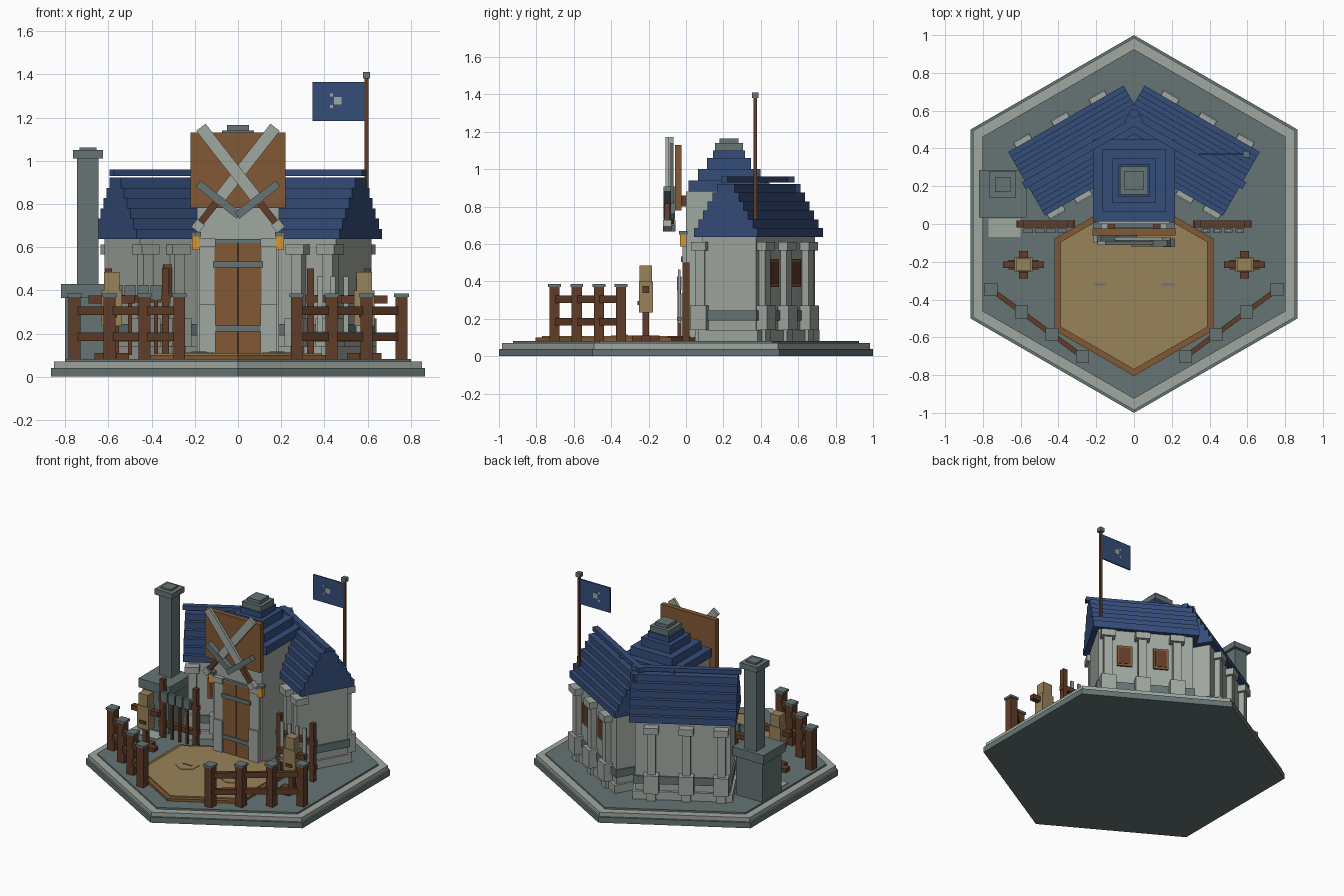
import bpy, bmesh, math
from mathutils import Matrix, Vector, Euler

old = bpy.data.objects.get("Cube")
if old:
    bpy.data.objects.remove(old, do_unlink=True)


def material(name, rgb):
    lin = [((c / 255 + 0.055) / 1.055) ** 2.4 for c in rgb] + [1]
    m = bpy.data.materials.new(name)
    m.use_nodes = True
    m.diffuse_color = lin
    m.node_tree.nodes["Principled BSDF"].inputs["Base Color"].default_value = lin
    return m


SLATE = material("slate", (102, 117, 117))
STONE = material("pale stone", (160, 167, 160))
BLUE = material("blue tile", (53, 77, 122))
OAK = material("oak", (130, 88, 53))
DARK = material("dark wood", (96, 60, 39))
STRAW = material("straw", (152, 131, 90))
GLOW = material("lantern amber", (215, 150, 55))


def finish(name, bm, mat):
    mesh = bpy.data.meshes.new(name)
    bm.to_mesh(mesh)
    bm.free()
    mesh.materials.append(mat)
    ob = bpy.data.objects.new(name, mesh)
    bpy.context.collection.objects.link(ob)
    return ob


def boxes(name, mat, items):
    """Each item is (centre, size) or (centre, size, rotation)."""
    bm = bmesh.new()
    for centre, size, *rot in items:
        turn = Euler(rot[0] if rot else (0, 0, 0)).to_matrix().to_4x4()
        bmesh.ops.create_cube(bm, size=1, matrix=Matrix.Translation(centre) @ turn @ Matrix.Diagonal((*size, 1)))
    return finish(name, bm, mat)


def span(x0, x1, y0, y1, z0, z1):
    return ((x0 + x1) / 2, (y0 + y1) / 2, (z0 + z1) / 2), (x1 - x0, y1 - y0, z1 - z0)


def hexagon(name, mat, r, z0, z1, x=0, y=0):
    bm = bmesh.new()
    bmesh.ops.create_cone(bm, cap_ends=True, segments=6, radius1=r, radius2=r, depth=z1 - z0,
                          matrix=Matrix.Translation((x, y, (z0 + z1) / 2)))
    return finish(name, bm, mat)


# Stepped base and training yard
hexagon("base_foot", SLATE, 1.0, 0, 0.04)
hexagon("base_rim", STONE, 0.985, 0.04, 0.07)
hexagon("base_floor", SLATE, 0.925, 0.07, 0.082)
hexagon("yard_border", OAK, 0.485, 0.082, 0.1, y=-0.32)
hexagon("yard_sand", STRAW, 0.45, 0.1, 0.108, y=-0.32)
for x in (-0.18, 0.18):
    hexagon("yard_marker", STRAW, 0.08, 0.108, 0.112, x, -0.32)
boxes("yard_marker_bars", SLATE, [((x, -0.32, 0.113), (0.07, 0.012, 0.006)) for x in (-0.18, 0.18)])

# Two angled wings; t runs along the ridge, n across it
MID, AXIS, HALF = 0.034, 0.468, 0.165
C, S = math.cos(math.pi / 6), 0.5


def wing_box(side, t, n, z0, z1, length, width):
    centre = (side * (C * t + S * n), C * n - S * t, (z0 + z1) / 2)
    return centre, (length, width, z1 - z0), (0, 0, -side * math.pi / 6)


for side, label in ((1, "left"), (-1, "right")):
    def w(*args):
        return wing_box(side, *args)
    boxes(label + "_wing_walls", STONE, [
        w(MID, AXIS, 0.08, 0.64, 0.63, 2 * HALF),
        w(MID, AXIS, 0.08, 0.14, 0.66, 2 * HALF + 0.04)])
    boxes(label + "_wing_band", SLATE, [w(MID, AXIS, 0.19, 0.245, 0.65, 2 * HALF + 0.02)])
    spots = [(t, AXIS + HALF + 0.012) for t in (-0.17, 0.06, 0.29)]
    spots += [(t, AXIS - HALF - 0.012) for t in (0.325, 0.16)]
    pillars = []
    for t, n in spots:
        pillars += [w(t, n, 0.14, 0.27, 0.1, 0.1),
                    w(t, n, 0.08, 0.14, 0.06, 0.06),
                    w(t, n, 0.27, 0.57, 0.055, 0.055),
                    w(t, n, 0.565, 0.612, 0.095, 0.09)]
    boxes(label + "_wing_pillars", STONE, pillars)
    tiers = [w(MID, AXIS, 0.637 + i * 0.0475, 0.6845 + i * 0.0475, 0.704, 0.39 - i * 0.056)
             for i in range(6)]
    tiers.append(w(MID + 0.01, AXIS, 0.93, 0.96, 0.72, 0.04))
    boxes(label + "_wing_roof", BLUE, tiers)
    # Windows lie on the same side of both wings
    face = AXIS + side * (HALF + 0.004)
    windows = (0.175, -0.065)
    boxes(label + "_window_frames", OAK, [w(t, face, 0.37, 0.52, 0.1, 0.016) for t in windows])
    boxes(label + "_window_shutters", DARK, [w(t, face, 0.385, 0.505, 0.075, 0.022) for t in windows])

# Gatehouse tower
boxes("tower_walls", STONE, [span(-0.19, 0.19, 0.0, 0.41, 0.08, 0.88)])
boxes("tower_buttresses", STONE, [span(*sorted((s * 0.105, s * 0.18)), -0.03 + d, 0.05, z0, z1)
                                  for s in (1, -1)
                                  for d, z0, z1 in ((0, 0.08, 0.335), (0.012, 0.335, 0.6), (0, 0.6, 0.64))])
boxes("tower_roof", BLUE, [((0, 0.23, (z0 + z1) / 2), (2 * h, 2 * h, z1 - z0)) for h, z0, z1 in
                           ((0.217, 0.88, 0.94), (0.167, 0.94, 1.0), (0.117, 1.0, 1.06), (0.085, 1.06, 1.1))])
boxes("tower_cap", SLATE, [((0, 0.23, 1.12), (0.15, 0.15, 0.04)), ((0, 0.23, 1.15), (0.1, 0.1, 0.03))])

# Door
boxes("door_leaves", OAK, [span(-0.108, -0.003, -0.02, 0.01, 0.1, 0.62), span(0.003, 0.108, -0.02, 0.01, 0.1, 0.62)])
boxes("door_gap", DARK, [span(-0.01, 0.01, -0.012, 0.01, 0.1, 0.62)])
boxes("door_straps", SLATE, [span(-0.115, 0.115, -0.028, 0.0, z, z + 0.028) for z in (0.21, 0.505)]
      + [span(-0.115, 0.115, -0.02, 0.01, 0.62, 0.637)])
boxes("lanterns", GLOW, [((x, -0.015, 0.62), (0.036, 0.036, 0.065)) for x in (-0.195, 0.195)])
boxes("lantern_caps", SLATE, [((x, -0.015, 0.66), (0.046, 0.046, 0.02)) for x in (-0.195, 0.195)])

# Sign with crossed swords
boxes("sign_board", OAK, [span(-0.22, 0.22, -0.06, -0.025, 0.78, 1.13)])
boxes("sign_brackets", DARK, [span(x - 0.02, x + 0.02, -0.03, 0.02, 0.8, 0.86) for x in (-0.12, 0.12)])
for s, y in ((1, -0.078), (-1, -0.1)):
    tilt = math.atan2(0.36, 0.46)
    axis = Vector((s * math.sin(tilt), 0, math.cos(tilt)))
    rot = (0, s * tilt, 0)
    hilt = Vector((-s * 0.09, y, 0.82))

    def piece(d, width, depth, length):
        return hilt + axis * d, (width, depth, length), rot
    boxes("sword_blade", STONE, [piece(0.21, 0.055, 0.02, 0.43), piece(-0.155, 0.045, 0.045, 0.045)])
    boxes("sword_guard", SLATE, [piece(0, 0.24, 0.04, 0.036)])
    boxes("sword_grip", DARK, [piece(-0.075, 0.032, 0.028, 0.13)])

# Forge chimney
boxes("chimney", SLATE, [
    span(-0.8, -0.59, 0.05, 0.27, 0.08, 0.37), span(-0.82, -0.57, 0.035, 0.285, 0.365, 0.43),
    span(-0.745, -0.645, 0.16, 0.26, 0.43, 1.01), span(-0.765, -0.625, 0.14, 0.28, 1.01, 1.05),
    span(-0.735, -0.655, 0.17, 0.25, 1.05, 1.062)])
boxes("forge_paving", STONE, [span(-0.77, -0.6, -0.07, 0.03, 0.08, 0.087)])

# Weapon racks
for s, label in ((1, "left"), (-1, "right")):
    boxes(label + "_rack", DARK, [((s * x, 0, 0.29), (0.032, 0.035, 0.42)) for x in (0.335, 0.6)]
          + [((s * 0.468, 0.0, z), (0.31, 0.035, 0.035)) for z in (0.18, 0.36)])
    spots = [s * (0.38 + 0.06 * i) for i in range(4)]
    if s > 0:
        boxes("rack_blades", STONE, [((x, -0.036, 0.32), (0.025, 0.014, 0.29)) for x in spots])
        boxes("rack_guards", SLATE, [((x, -0.036, 0.2), (0.045, 0.024, 0.018)) for x in spots])
    else:
        boxes("rack_shafts", DARK, [((x, -0.036, 0.26), (0.018, 0.018, 0.32)) for x in spots])
        boxes("rack_heads", SLATE, [((x, -0.036, 0.39), (0.05, 0.025, 0.07)) for x in spots])

    # Training dummy
    dx, dy = s * 0.585, -0.215
    boxes(label + "_dummy_frame", DARK, [
        ((dx, dy, 0.095), (0.05, 0.145, 0.03)), ((dx, dy, 0.095), (0.16, 0.05, 0.03)),
        ((dx, dy, 0.17), (0.035, 0.035, 0.16)), ((dx, dy, 0.357), (0.215, 0.035, 0.036))])
    boxes(label + "_dummy_body", STRAW, [((dx, dy, 0.317), (0.095, 0.075, 0.165)),
                                         ((dx, dy, 0.442), (0.072, 0.066, 0.085))])
    boxes(label + "_dummy_belt", DARK, [((dx, dy - 0.037, 0.285), (0.05, 0.016, 0.022))])

    # Fence
    a, b = Vector((s * 0.757, -0.347, 0)), Vector((s * 0.272, -0.703, 0))
    run = b - a
    posts = [a.lerp(b, i / 3) for i in range(4)]
    heading = (0, 0, math.atan2(run.y, run.x))
    boxes(label + "_fence", DARK, [(p + Vector((0, 0, 0.225)), (0.055, 0.055, 0.29)) for p in posts]
          + [((a + b) / 2 + Vector((0, 0, z)), (run.length, 0.026, 0.04), heading) for z in (0.185, 0.305)])
    boxes(label + "_fence_caps", SLATE, [(p + Vector((0, 0, 0.377)), (0.068, 0.068, 0.016)) for p in posts])

# Flag
boxes("flag_pole", DARK, [span(0.586, 0.604, 0.361, 0.379, 0.6, 1.385)])
boxes("flag_knob", SLATE, [((0.595, 0.37, 1.395), (0.034, 0.034, 0.03))])
boxes("flag_cloth", BLUE, [span(0.345, 0.587, 0.365, 0.375, 1.185, 1.365)])
boxes("flag_emblem", STONE, [((0.462, 0.37, 1.278), (0.036, 0.014, 0.036)),
                             ((0.432, 0.37, 1.305), (0.014, 0.013, 0.014)),
                             ((0.432, 0.37, 1.25), (0.014, 0.013, 0.014))])
